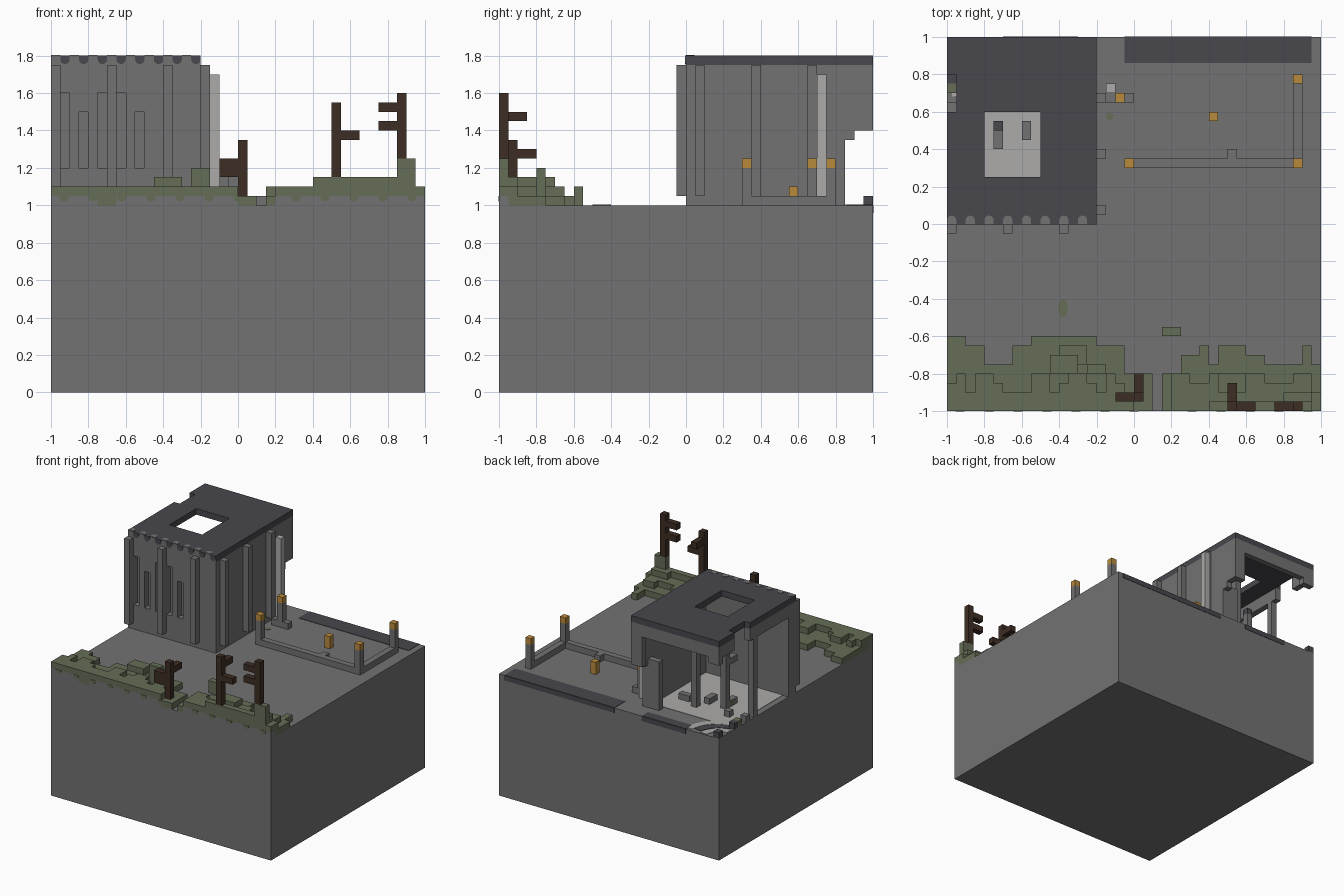
import bpy
import bmesh
import math
import random
from mathutils import Vector

random.seed(4)
default_cube = bpy.data.objects.get("Cube")
if default_cube:
    bpy.data.objects.remove(default_cube)

UNIT = 0.05      # edge of one small block
GROUND = 20      # ground level, counted in blocks


def linear(value):
    value /= 255
    return value / 12.92 if value < 0.04 else ((value + 0.055) / 1.055) ** 2.4


def make_material(name, *srgb):
    colour = [linear(v) for v in srgb] + [1]
    mat = bpy.data.materials.new(name)
    mat.use_nodes = True
    mat.diffuse_color = colour
    mat.node_tree.nodes["Principled BSDF"].inputs["Base Color"].default_value = colour
    return mat


stone = make_material("stone grey", 114, 114, 114)
slate = make_material("dark slate", 72, 71, 77)
pale = make_material("pale stone", 172, 171, 169)
moss = make_material("moss green", 101, 109, 86)
wood = make_material("dark wood", 61, 45, 36)
amber = make_material("amber lamp", 184, 138, 60)


def finish(name, bm, material):
    bmesh.ops.recalc_face_normals(bm, faces=bm.faces)
    mesh = bpy.data.meshes.new(name)
    bm.to_mesh(mesh)
    bm.free()
    mesh.materials.append(material)
    obj = bpy.data.objects.new(name, mesh)
    bpy.context.collection.objects.link(obj)
    return obj


def blocks(name, material, boxes):
    """One object from boxes (x, y, z, width, depth, height) in block units."""
    bm = bmesh.new()
    for x, y, z, w, d, h in boxes:
        cube = bmesh.ops.create_cube(bm, size=UNIT)["verts"]
        for v in cube:
            v.co.x = v.co.x * w + (x + w / 2) * UNIT
            v.co.y = v.co.y * d + (y + d / 2) * UNIT
            v.co.z = v.co.z * h + (z + h / 2) * UNIT
    return finish(name, bm, material)


def plates(name, material, outlines, place, push):
    """Thin painted plates; place maps an outline point to space."""
    bm = bmesh.new()
    for outline in outlines:
        face = bm.faces.new([bm.verts.new(place(*p)) for p in outline])
        top = bmesh.ops.extrude_face_region(bm, geom=[face])["geom"]
        moved = [g for g in top if isinstance(g, bmesh.types.BMVert)]
        bmesh.ops.translate(bm, verts=moved, vec=Vector(push))
    return finish(name, bm, material)


def tongue(x, edge, sign, reach=0.045, half=0.025):
    """Outline with a straight end on an edge and a rounded tip."""
    arc = [math.pi * i / 8 for i in range(9)]
    tip = reach - half
    return [(x + half * math.cos(a), edge + sign * (tip + half * math.sin(a)))
            for a in arc] + [(x - half, edge), (x + half, edge)]


def ellipse(x, y, rx, ry):
    turn = [math.tau * i / 16 for i in range(16)]
    return [(x + rx * math.cos(a), y + ry * math.sin(a)) for a in turn]


def ring(x, y, inner, outer, start, end):
    angles = [math.radians(start + (end - start) * i / 10) for i in range(11)]
    return ([(x + outer * math.cos(a), y + outer * math.sin(a)) for a in angles] +
            [(x + inner * math.cos(a), y + inner * math.sin(a)) for a in reversed(angles)])


def rect(x, y, w, d):
    return [(x, y), (x + w, y), (x + w, y + d), (x, y + d)]


def on_level(z):
    return lambda x, y: (x, y, z)


def on_wall(y):
    return lambda x, z: (x, y, z)


UP = (0, 0, 0.003)
FRONT = (0, -0.003, 0)
BACK = (0, 0.003, 0)

# Ground block with a low kerb under the moss
blocks("ground_block", stone, [(-20, -20, 0, 40, 40, GROUND)])
blocks("front_kerb", stone, [(x, -20, GROUND, w, 1, 1)
                             for x, w in ((-20, 5), (-13, 13), (4, 16))])

# Front wall: solid back layer, with narrow recessed slits in the front layer
slits = {-19: 8, -17: 6, -15: 8, -13: 8, -11: 6}
wall = [(-20, 1, GROUND, 16, 1, 15)]
for x in range(-20, -10):
    if x in slits:
        sill, head = 24, 24 + slits[x]
        wall += [(x, 0, GROUND, 1, 1, sill - GROUND), (x, 0, head, 1, 1, 35 - head)]
    else:
        wall.append((x, 0, GROUND, 1, 1, 15))
wall.append((-10, 0, GROUND, 6, 1, 15))
blocks("front_wall", stone, wall)

# Right wall with a broken back end, and the lintels of the open sides
blocks("right_wall", stone, [
    (-5, 2, GROUND, 1, 15, 15), (-5, 17, 27, 1, 1, 8), (-5, 18, 28, 1, 2, 7),
    (-7, 16, GROUND, 2, 1, 8)])
blocks("lintels", stone, [
    (-18, 19, 33, 13, 1, 2), (-6, 19, 28, 1, 1, 5), (-20, 19, 32, 2, 1, 3),
    (-20, 2, 33, 1, 10, 2), (-20, 16, 33, 1, 3, 2)])
blocks("wall_pilasters", stone,
       [(x, -1, 21, 1, 1, 14) for x in (-20, -14, -8)] +
       [(-4, y, 21, 1, 1, 14) for y in (1, 7, 13)])
blocks("inner_columns", stone, [
    (-20, 10, GROUND, 1, 1, 15), (-15, 10, GROUND, 1, 1, 9),
    (-11, 12, GROUND, 1, 1, 15), (-15, 8, 27, 1, 2, 1)])
blocks("column_cap", slate, [(-15, 10, 29, 1, 1, 1)])

# Roof slab around a square opening, with a bite in the left edge
blocks("roof", slate, [
    (-19, 0, 35, 3, 20, 1), (-10, 0, 35, 6, 20, 1),
    (-16, 0, 35, 6, 5, 1), (-16, 12, 35, 6, 8, 1),
    (-20, 0, 35, 1, 12, 1), (-20, 16, 35, 1, 4, 1)])
plates("roof_front_band", stone, [rect(-1, 1.75, 0.8, 0.05)], on_wall(0), FRONT)
plates("roof_drips", slate, [tongue(-0.925 + i / 10, 1.8, -1) for i in range(8)],
       on_wall(-0.003), FRONT)
plates("roof_edge_scallops", stone, [tongue(-0.975 + i / 10, 0, 1) for i in range(8)],
       on_level(1.8), UP)

# Pale floor, worn arcs by the broken corner, and rubble
plates("pale_floor", pale, [rect(-0.95, 0.1, 0.7, 0.68)], on_level(1), UP)
plates("worn_pale_arcs", pale, [ring(-1, 1, r, r + 0.06, -85, -5) for r in (0.12, 0.26)],
       on_level(1), UP)
plates("worn_dark_arc", slate, [ring(-1, 1, 0.19, 0.25, -80, -10)], on_level(1), UP)
plates("back_stains", slate, [rect(-0.05, 0.86, 1, 0.14), rect(-0.7, 0.92, 0.4, 0.08)],
       on_level(1), UP)
plates("back_edge_stains", slate, [rect(-0.05, 0.96, 1, 0.04), rect(-0.7, 0.96, 0.4, 0.04)],
       on_wall(1), BACK)
blocks("rubble", stone, [
    (-12, 9, GROUND, 1, 2, 1), (-15, 8, GROUND, 1, 1, 1), (-9, 11, GROUND, 2, 1, 1),
    (-17, 12, GROUND, 1, 1, 1), (-20, 12, GROUND, 1, 1, 1)])
blocks("corner_rubble", slate, [(-20, 19, GROUND, 1, 1, 1), (-20, 15, GROUND, 1, 1, 1)])
blocks("corner_moss", moss, [(-20, 14, GROUND, 1, 1, 1), (-15, 9, GROUND, 1, 1, 1)])

# Yard fence with lamp posts
lamp_posts = [(-1, 6), (17, 6), (17, 15), (-2, 13)]
blocks("fence_rail", stone, [
    (0, 6, GROUND, 17, 1, 1), (17, 7, GROUND, 1, 8, 1), (10, 7, GROUND, 1, 1, 1),
    (-3, 13, GROUND, 1, 1, 1), (-1, 13, GROUND, 1, 1, 1)])
blocks("fence_posts", stone, [(x, y, GROUND, 1, 1, 4) for x, y in lamp_posts])
blocks("lamps", amber, [(x, y, 24, 1, 1, 1) for x, y in lamp_posts] +
       [(8, 11, GROUND, 1, 1, 2)])
blocks("pale_pole", pale, [(-3, 14, GROUND, 1, 1, 14)])

# Moss bank: runs of columns (start, width, back edge), thicker towards the front
runs = [(-20, 2, -12), (-18, 2, -13), (-16, 3, -15), (-13, 2, -13), (-11, 7, -12),
        (-4, 3, -13), (-1, 3, -16), (3, 2, -16), (5, 2, -14), (7, 1, -13),
        (8, 1, -15), (9, 3, -13), (12, 2, -14), (14, 4, -15), (18, 1, -13), (19, 1, -15)]
mossy = []
for start, width, back in runs:
    mossy.append((start, -19, GROUND, width, back + 19, 1))
    for x in range(start, start + width):
        if x in (0, 1, 3):
            continue
        depth = random.choice((2, 3, 4, 4))
        mossy.append((x, -20, 21, 1, min(depth, back + 20), 1))
mossy += [(-9, -16, 22, 3, 2, 1), (-5, -16, GROUND, 2, 1, 4), (-8, -15, 21, 3, 2, 1),
          (8, -20, 22, 8, 1, 1), (9, -18, 22, 3, 2, 1), (16, -20, 22, 3, 2, 1),
          (17, -20, 23, 2, 1, 2), (3, -12, GROUND, 2, 1, 2), (-15, -20, GROUND, 2, 1, 1),
          (0, -20, GROUND, 2, 1, 1), (3, -20, GROUND, 1, 1, 1)]
blocks("moss_bank", moss, mossy)
plates("moss_fringe", moss, [tongue(-0.93 + i * 0.155, 1.05, -1, 0.03)
                             for i in range(13) if i != 7], on_wall(-1), FRONT)
plates("moss_spots", moss, [ellipse(-0.13, 0.575, 0.02, 0.02),
                            ellipse(-0.38, -0.45, 0.025, 0.05)], on_level(1), UP)

# Dead trees: a trunk with stubby arms
blocks("left_dead_tree", wood, [(0, -19, 21, 1, 1, 6), (-2, -19, 23, 2, 1, 2),
                                (0, -18, 25, 1, 2, 1)])
blocks("middle_dead_tree", wood, [(10, -20, 23, 1, 1, 8), (11, -20, 27, 2, 1, 1),
                                  (10, -19, 29, 1, 2, 1)])
blocks("right_dead_tree", wood, [(17, -20, 25, 1, 1, 7), (15, -20, 28, 2, 1, 1),
                                 (15, -20, 30, 2, 1, 1)])
